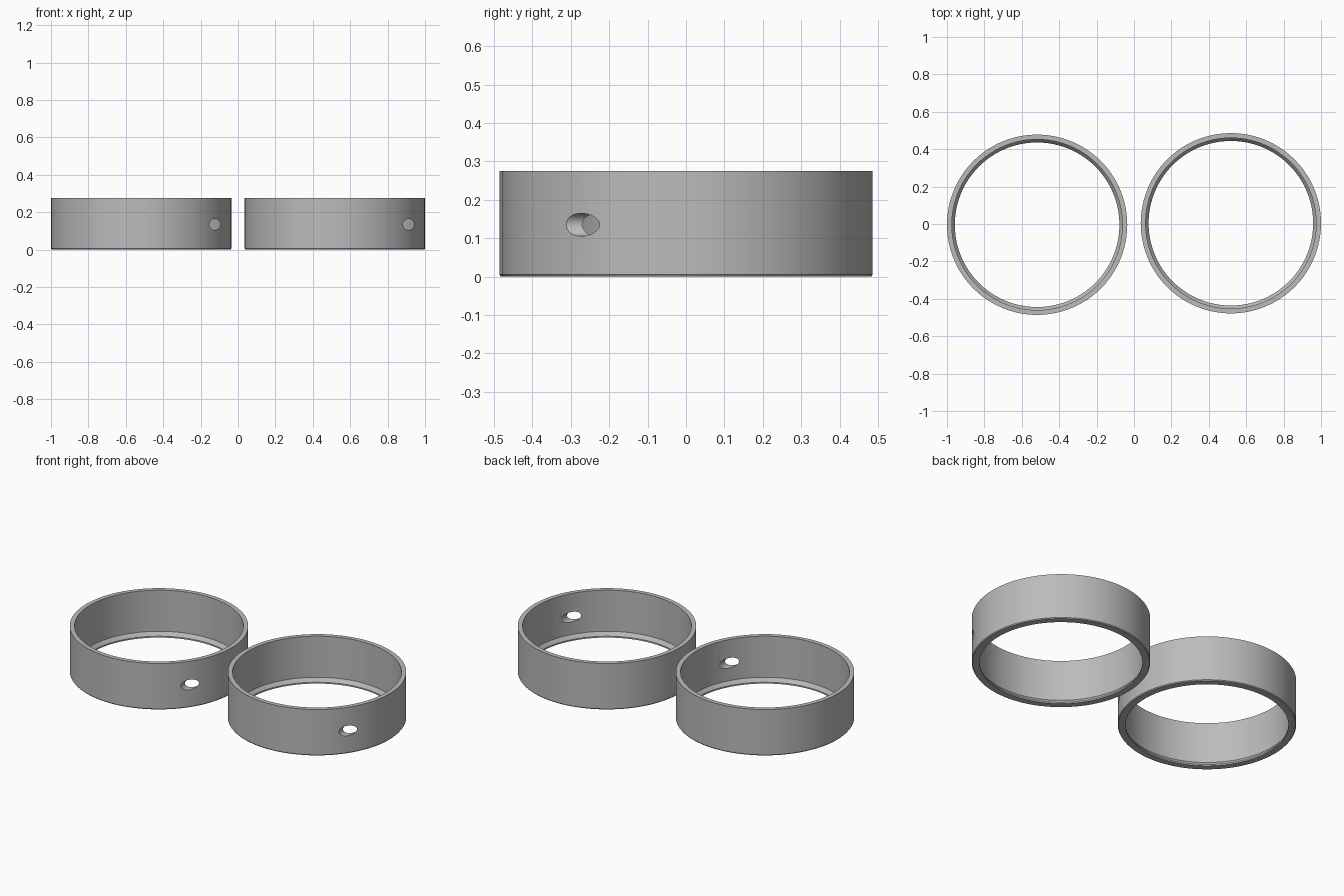
import bpy, bmesh, math

if "Cube" in bpy.data.objects:
    bpy.data.objects.remove(bpy.data.objects["Cube"])

SEG = 96
R_OUT, R_IN, R_LIP, H = 0.482, 0.456, 0.44, 0.275
# ring cross-section (radius, height): chamfered foot, plain wall, sloped inner lip
PROFILE = [(R_OUT - 0.004, 0), (R_OUT, 0.005), (R_OUT, H),
           (R_IN, H), (R_IN, 0.03), (R_LIP, 0.008), (R_LIP, 0)]

grey = bpy.data.materials.new("grey_metal")
grey.diffuse_color = (0.5, 0.5, 0.5, 1)
grey.use_nodes = True
grey.node_tree.nodes["Principled BSDF"].inputs["Base Color"].default_value = grey.diffuse_color


def lathe(name, profile):
    bm = bmesh.new()
    loops = []
    for i in range(SEG):
        a = 2 * math.pi * i / SEG
        loops.append([bm.verts.new((r * math.cos(a), r * math.sin(a), z)) for r, z in profile])
    n = len(profile)
    for i in range(SEG):
        p, q = loops[i], loops[(i + 1) % SEG]
        for j in range(n):
            k = (j + 1) % n
            bm.faces.new((p[j], q[j], q[k], p[k]))
    bmesh.ops.recalc_face_normals(bm, faces=bm.faces)
    me = bpy.data.meshes.new(name)
    bm.to_mesh(me)
    bm.free()
    ob = bpy.data.objects.new(name, me)
    bpy.context.collection.objects.link(ob)
    return ob


def make_ring(name, x, y):
    ring = lathe(name, PROFILE)
    ring.location = (x, y, 0)
    ring.data.materials.append(grey)
    # off-centre pin hole drilled straight back through the front wall only
    bpy.ops.mesh.primitive_cylinder_add(vertices=32, radius=0.03, depth=0.5,
                                        location=(x + 0.394, y - 0.3, 0.135),
                                        rotation=(math.pi / 2, 0, 0))
    drill = bpy.context.object
    drill.name = name + "_hole_cutter"
    drill.data.materials.append(grey)
    drill.hide_render = True
    mod = ring.modifiers.new("pin_hole", 'BOOLEAN')
    mod.operation = 'DIFFERENCE'
    mod.solver = 'EXACT'
    mod.object = drill
    bpy.ops.object.select_all(action='DESELECT')
    bpy.context.view_layer.objects.active = ring
    ring.select_set(True)
    bpy.ops.object.modifier_apply(modifier=mod.name)
    bpy.data.objects.remove(drill)
    bpy.ops.object.shade_smooth_by_angle(angle=math.radians(25))


make_ring("left_ring", -0.518, -0.004)
make_ring("right_ring", 0.518, 0.004)
